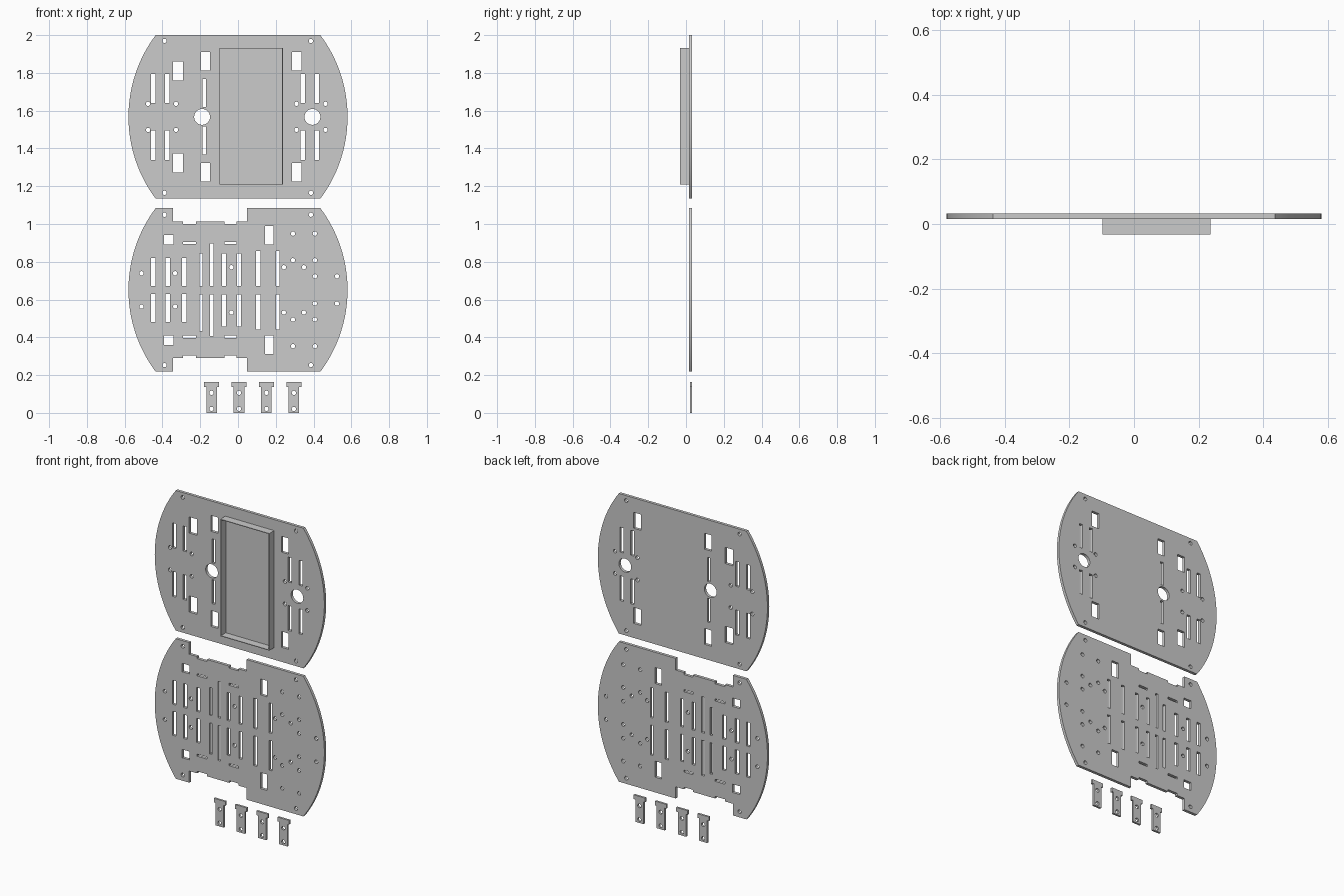
import bpy, math

if "Cube" in bpy.data.objects:
    bpy.data.objects.remove(bpy.data.objects["Cube"])


def rect(x0, x1, z0, z1):
    return [(x0, z0), (x1, z0), (x1, z1), (x0, z1)]


def circle(x, z, r, n=24):
    return [(x + r * math.cos(2 * math.pi * i / n), z + r * math.sin(2 * math.pi * i / n)) for i in range(n)]


def flip(loop, mid):
    return [(x, 2 * mid - z) for x, z in loop]


def sheet(name, loops, y0, y1):
    """Flat part standing in the XZ plane: first loop is the outline, the rest are holes."""
    cu = bpy.data.curves.new(name, 'CURVE')
    cu.dimensions = '2D'
    cu.fill_mode = 'BOTH'
    cu.extrude = (y1 - y0) / 2
    for loop in loops:
        sp = cu.splines.new('POLY')
        sp.points.add(len(loop) - 1)
        for p, (x, z) in zip(sp.points, loop):
            p.co = (x, z, 0, 1)
        sp.use_cyclic_u = True
    ob = bpy.data.objects.new(name, cu)
    bpy.context.collection.objects.link(ob)
    ob.location.y = (y0 + y1) / 2
    ob.rotation_euler.x = math.pi / 2
    bpy.ops.object.select_all(action='DESELECT')
    ob.select_set(True)
    bpy.context.view_layer.objects.active = ob
    bpy.ops.object.convert(target='MESH')
    bpy.ops.object.mode_set(mode='EDIT')
    bpy.ops.mesh.select_all(action='SELECT')
    bpy.ops.mesh.remove_doubles(threshold=0.0001)
    bpy.ops.mesh.normals_make_consistent(inside=False)
    bpy.ops.object.mode_set(mode='OBJECT')
    bpy.ops.object.shade_smooth_by_angle(angle=math.radians(30))
    return ob


def side_arc(mid, n=32):
    """Bowed right edge, from the bottom corner to the top corner."""
    h, corner, wide = 0.433, 0.436, 0.58
    s = wide - corner
    r = (h * h + s * s) / (2 * s)
    a = math.asin(h / r)
    return [(wide - r + r * math.cos(t), mid + r * math.sin(t))
            for t in (-a + 2 * a * i / n for i in range(n + 1))]


Y0, Y1, R = 0.015, 0.033, 0.0115

# Upper plate
M = 1.567
right = side_arc(M)
outline = right + [(-x, z) for x, z in reversed(right)]
half = [rect(x, x + 0.024, 1.640, 1.794) for x in (-0.460, -0.387, 0.332, 0.406)]
half += [rect(-0.344, -0.291, 1.761, 1.861), rect(-0.196, -0.148, 1.812, 1.910),
         rect(0.286, 0.336, 1.812, 1.910), rect(-0.188, -0.169, 1.619, 1.767)]
half += [circle(x, z, R) for x, z in ((-0.476, 1.636), (-0.328, 1.636), (0.310, 1.636),
                                      (0.463, 1.636), (-0.389, 1.969), (0.386, 1.969))]
holes = half + [flip(l, M) for l in half] + [circle(-0.19, M, 0.042, 40), circle(0.394, M, 0.042, 40)]
sheet("upper_plate", [outline] + holes, Y0, Y1)

# Battery tray walls on the front of the upper plate
w = 0.004
sheet("battery_tray", [rect(-0.098, 0.237, 1.208, 1.932),
                       rect(-0.098 + w, 0.237 - w, 1.208 + w, 1.932 - w)], -0.033, Y0)

# Lower plate with stepped notches in the top and bottom edges
M = 0.651
right = side_arc(M)
notch = [(0.048, 1.084), (0.048, 1.012), (-0.008, 1.012), (-0.008, 0.999), (-0.071, 0.999),
         (-0.071, 1.012), (-0.222, 1.012), (-0.222, 0.999), (-0.291, 0.999), (-0.291, 1.012),
         (-0.344, 1.012), (-0.344, 1.084)]
outline = right + notch + [(-x, z) for x, z in reversed(right)] + flip(notch[::-1], M)
half = [rect(x, x + 0.024, 0.673, 0.821) for x in (-0.460, -0.384, -0.296)]
half += [rect(-0.392, -0.341, 0.891, 0.943), rect(-0.291, -0.222, 0.893, 0.906),
         rect(-0.071, -0.008, 0.893, 0.906), rect(0.143, 0.188, 0.891, 0.990)]
half += [circle(x, z, R) for x, z in (
    (-0.389, 1.049), (0.386, 1.049), (-0.511, 0.739), (-0.333, 0.739), (-0.035, 0.771),
    (0.243, 0.771), (0.349, 0.771), (0.291, 0.808), (0.291, 0.949), (0.407, 0.949),
    (0.407, 0.808), (0.407, 0.723), (0.524, 0.723))]
holes = half + [flip(l, M) for l in half]
# Long slots: left, right, top end, bottom end
for x0, x1, top, low in ((-0.204, -0.187, 0.845, 0.434), (-0.148, -0.129, 0.896, 0.408),
                         (-0.085, -0.064, 0.845, 0.458), (-0.005, 0.016, 0.845, 0.458),
                         (0.096, 0.119, 0.858, 0.442), (0.201, 0.221, 0.858, 0.442)):
    holes += [rect(x0, x1, 0.673, top), rect(x0, x1, low, 0.626)]
sheet("lower_plate", [outline] + holes, Y0, Y1)

# Four T-shaped motor brackets
for i in range(4):
    c = -0.14 + 0.1453 * i
    tee = [(c - 0.028, 0), (c + 0.028, 0), (c + 0.028, 0.138), (c + 0.039, 0.138),
           (c + 0.039, 0.164), (c - 0.039, 0.164), (c - 0.039, 0.138), (c - 0.028, 0.138)]
    sheet(f"motor_bracket_{i + 1}", [tee, circle(c, 0.106, R), circle(c, 0.021, R)], 0.02, Y1)
